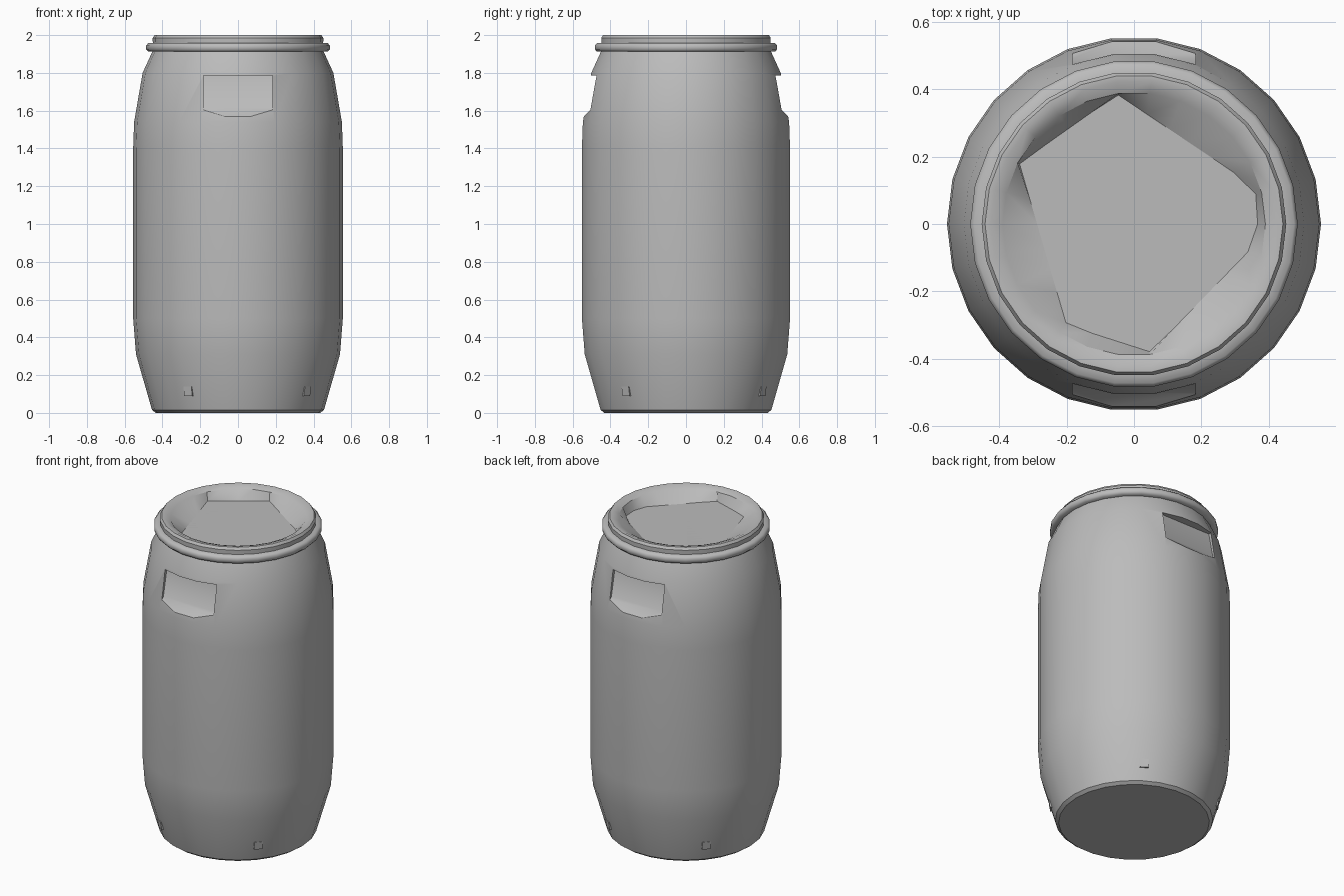
import bpy, bmesh, math
from mathutils import Vector

cube = bpy.data.objects.get("Cube")
if cube:
    bpy.data.objects.remove(cube, do_unlink=True)

SIDES = 26
grey = bpy.data.materials.new("grey plastic")
grey.use_nodes = True
colour = (0.5, 0.5, 0.5, 1)
grey.diffuse_color = colour
grey.node_tree.nodes["Principled BSDF"].inputs["Base Color"].default_value = colour


def make(name, bm):
    """Turn a bmesh into a grey object."""
    bmesh.ops.recalc_face_normals(bm, faces=bm.faces)
    mesh = bpy.data.meshes.new(name)
    bm.to_mesh(mesh)
    bm.free()
    ob = bpy.data.objects.new(name, mesh)
    bpy.context.collection.objects.link(ob)
    mesh.materials.append(grey)
    return ob


def smooth(ob, angle):
    bpy.ops.object.select_all(action='DESELECT')
    ob.select_set(True)
    bpy.context.view_layer.objects.active = ob
    bpy.ops.object.shade_smooth_by_angle(angle=math.radians(angle))


def circle(radius, z):
    return [Vector((radius * math.cos(i * math.tau / SIDES),
                    radius * math.sin(i * math.tau / SIDES), z)) for i in range(SIDES)]


def loft(rings, cap_start=False, cap_end=False, closed=False):
    """Join rings of points with quads."""
    bm = bmesh.new()
    vs = [[bm.verts.new(p) for p in ring] for ring in rings]
    pairs = list(zip(vs, vs[1:])) + ([(vs[-1], vs[0])] if closed else [])
    for a, b in pairs:
        for i in range(SIDES):
            j = (i + 1) % SIDES
            bm.faces.new((a[i], a[j], b[j], b[i]))
    if cap_start:
        bm.faces.new(vs[0])
    if cap_end:
        bm.faces.new(vs[-1])
    return bm


# Barrel body
profile = [(0.435, 0), (0.455, 0.015), (0.54, 0.31), (0.555, 0.5), (0.555, 1.4),
           (0.55, 1.54), (0.505, 1.8), (0.45, 1.92)]
body = make("barrel_body", loft([circle(r, z) for r, z in profile], True, True))

# Hand grips cut into the front and back shoulders
grip = [(0.455, 1.785), (0.49, 1.62), (0.56, 1.55), (0.65, 1.55), (0.65, 1.785)]
for side, name in ((-1, "front"), (1, "back")):
    bm = bmesh.new()
    ends = [[bm.verts.new((x, side * y, z)) for y, z in grip] for x in (-0.182, 0.182)]
    n = len(grip)
    for i in range(n):
        j = (i + 1) % n
        bm.faces.new((ends[0][i], ends[0][j], ends[1][j], ends[1][i]))
    for end in ends:
        bm.faces.new(end)
    cutter = make(name + "_grip_cutter", bm)
    cutter.hide_render = True
    mod = body.modifiers.new(name + " grip", 'BOOLEAN')
    mod.operation = 'DIFFERENCE'
    mod.solver = 'EXACT'
    mod.object = cutter
    bpy.context.view_layer.objects.active = body
    bpy.ops.object.modifier_apply(modifier=mod.name)
    bpy.data.objects.remove(cutter, do_unlink=True)
smooth(body, 35)

# Clamping ring around the neck
ring_profile = [(0.44, 1.912), (0.475, 1.912), (0.486, 1.925), (0.486, 1.945),
                (0.475, 1.958), (0.44, 1.958)]
ring = make("clamping_ring", loft([circle(r, z) for r, z in ring_profile], closed=True))
smooth(ring, 50)

# Lid with a sunken, uneven polygonal floor
outline = [Vector(p) for p in ((0.36, 0.11), (-0.05, 0.385), (-0.34, 0.18),
                               (-0.2, -0.3), (0.05, -0.38), (0.37, -0.05))]


def floor_point(p, z):
    """Project a rim point inward on to the floor outline."""
    d = p.to_2d().normalized()
    for a, b in zip(outline, outline[1:] + outline[:1]):
        e = b - a
        det = d.cross(e)
        if abs(det) < 1e-6:
            continue
        t, s = a.cross(e) / det, a.cross(d) / det
        if t > 0 and -1e-4 <= s <= 1.0001:
            return (d * t).to_3d() + Vector((0, 0, z))
    return Vector((d.x * 0.34, d.y * 0.34, z))


lid_rings = [circle(r, z) for r, z in
             ((0.45, 1.93), (0.452, 1.985), (0.442, 2.0), (0.425, 2.0), (0.39, 1.985))]
lid_rings.append([floor_point(p, 1.93) for p in circle(1, 0)])
lid = make("lid", loft(lid_rings, True, True))
smooth(lid, 30)

# Small moulded nubs near the foot
for azimuth in (-41, 57, 139, 237):
    a = math.radians(azimuth)
    out, across = Vector((math.cos(a), math.sin(a), 0)), Vector((-math.sin(a), math.cos(a), 0))
    bm = bmesh.new()
    points = [out * r + across * s + Vector((0, 0, z))
              for s in (-0.025, 0.025)
              for r, z in ((0.46, 0.09), (0.484, 0.09), (0.492, 0.14), (0.46, 0.14))]
    bmesh.ops.convex_hull(bm, input=[bm.verts.new(p) for p in points])
    make("foot_nub", bm)
